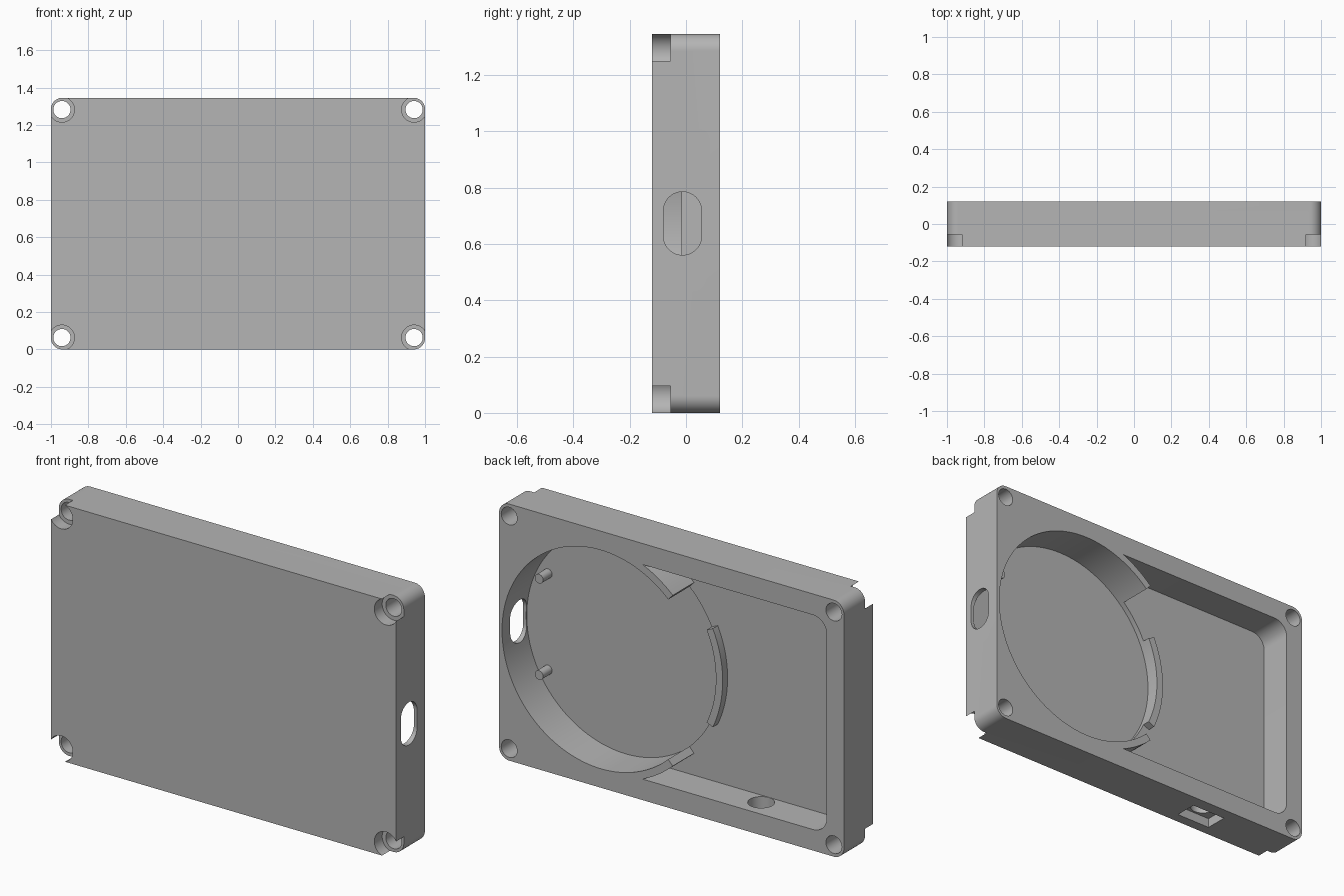
import bpy
import bmesh
from math import cos, sin, pi, radians

old = bpy.data.objects.get("Cube")
if old:
    bpy.data.objects.remove(old, do_unlink=True)

grey = bpy.data.materials.new("plain grey")
grey.use_nodes = True
grey.diffuse_color = (0.46, 0.46, 0.46, 1)
grey.node_tree.nodes["Principled BSDF"].inputs["Base Color"].default_value = (0.46, 0.46, 0.46, 1)


def rounded(a0, a1, b0, b1, r, steps=16):
    """Outline of a rectangle with rounded corners."""
    pts = []
    corners = [(a1 - r, b1 - r), (a0 + r, b1 - r), (a0 + r, b0 + r), (a1 - r, b0 + r)]
    for k, (ca, cb) in enumerate(corners):
        for i in range(steps + 1):
            t = (k + i / steps) * pi / 2
            pts.append((ca + r * cos(t), cb + r * sin(t)))
    return pts


def circle(a, b, r, n=48):
    return [(a + r * cos(2 * pi * i / n), b + r * sin(2 * pi * i / n)) for i in range(n)]


def sector(a, b, r0, r1, start, end, n=64):
    """Outline of a ring segment between two angles in degrees."""
    angles = [radians(start + (end - start) * i / n) for i in range(n + 1)]
    return ([(a + r1 * cos(t), b + r1 * sin(t)) for t in angles]
            + [(a + r0 * cos(t), b + r0 * sin(t)) for t in reversed(angles)])


def prism(name, outline, t0, t1, axis="Y"):
    """Extrude an outline along an axis."""
    place = {"X": lambda a, b, t: (t, a, b),
             "Y": lambda a, b, t: (a, t, b),
             "Z": lambda a, b, t: (a, b, t)}[axis]
    bm = bmesh.new()
    low = [bm.verts.new(place(a, b, t0)) for a, b in outline]
    high = [bm.verts.new(place(a, b, t1)) for a, b in outline]
    bm.faces.new(low)
    bm.faces.new(high)
    n = len(outline)
    for i in range(n):
        j = (i + 1) % n
        bm.faces.new((low[i], low[j], high[j], high[i]))
    bmesh.ops.remove_doubles(bm, verts=bm.verts, dist=1e-5)
    bmesh.ops.recalc_face_normals(bm, faces=bm.faces)
    mesh = bpy.data.meshes.new(name)
    bm.to_mesh(mesh)
    bm.free()
    mesh.materials.append(grey)
    obj = bpy.data.objects.new(name, mesh)
    bpy.context.collection.objects.link(obj)
    return obj


def activate(obj):
    bpy.ops.object.select_all(action="DESELECT")
    obj.select_set(True)
    bpy.context.view_layer.objects.active = obj


def cut(target, tool):
    """Subtract the tool from the target and discard it."""
    tool.hide_render = True
    mod = target.modifiers.new("cut", "BOOLEAN")
    mod.operation = "DIFFERENCE"
    mod.solver = "EXACT"
    mod.object = tool
    activate(target)
    bpy.ops.object.modifier_apply(modifier=mod.name)
    bpy.data.objects.remove(tool, do_unlink=True)


HEIGHT, HALF = 1.345, 0.12
MID = HEIGHT / 2
CX, R, RING = 0.41, 0.573, 0.612      # round bay centre, radius, ring outside
STEP, FLOOR = -0.056, -0.085          # floor levels of the two bays

# Case block
case = prism("case", rounded(-1, 1, 0, HEIGHT, 0.06), -HALF, HALF)

# Square bay, leaving the ring wall and the low retaining arc standing
bay = prism("square_bay_cutter", rounded(-0.90, CX, 0.11, 1.235, 0.08), STEP, 0.3)
cut(bay, prism("ring_keep", sector(CX, MID, 0.4, RING, -133, 133, 128), -0.3, 0.5))
cut(bay, prism("arc_keep", sector(CX, MID, 0.4, RING, 155, 205), -0.3, -0.015))
cut(case, bay)

# Round bay
cut(case, prism("round_bay_cutter", circle(CX, MID, R, 128), FLOOR, 0.3))

# Corner screw holes with counterbores on the front
for x in (-0.9415, 0.9415):
    for z in (0.063, HEIGHT - 0.063):
        cut(case, prism("screw_cutter", circle(x, z, 0.046), -0.3, 0.3))
        cut(case, prism("counterbore_cutter", circle(x, z, 0.067), -0.3, -0.055))

# Side slot
cut(case, prism("slot_cutter", rounded(-0.08, 0.055, MID - 0.112, MID + 0.112, 0.067),
                0.88, 1.2, "X"))

# Bottom port: rectangular recess and round opening
recess = [(-0.543, -0.065), (-0.343, -0.065), (-0.343, 0.055), (-0.543, 0.055)]
cut(case, prism("recess_cutter", recess, -0.1, 0.05, "Z"))
cut(case, prism("port_cutter", circle(-0.443, 0.01, 0.064), 0.02, 0.16, "Z"))

# Locating pins on the round floor
parts = [case]
for name, side in (("upper_pin", 1), ("lower_pin", -1)):
    parts.append(prism(name, circle(0.86, MID + side * 0.2525, 0.024, 32), FLOOR - 0.01, -0.01))

for part in parts:
    activate(part)
    bpy.ops.object.shade_smooth_by_angle(angle=radians(30))
